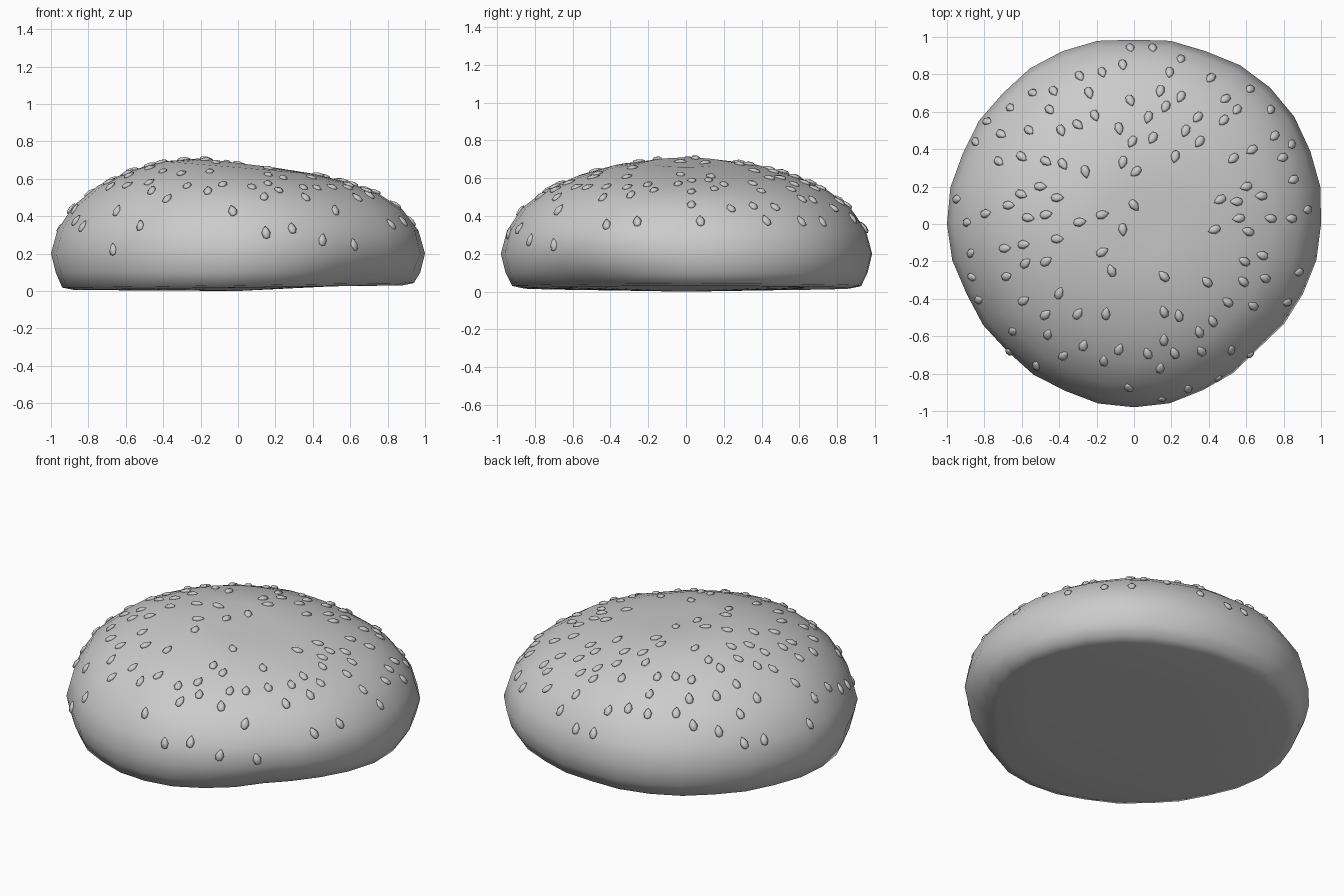
import bpy, bmesh, math, random
from mathutils import Vector, Matrix
from mathutils.bvhtree import BVHTree

if "Cube" in bpy.data.objects:
    bpy.data.objects.remove(bpy.data.objects["Cube"])

random.seed(4)
SEG = 32

# outline radius every 22.5 degrees, counter-clockwise from +x
RIM = [1.0, 1.02, 1.03, 1.0, .985, 1.0, .99, .99,
       1.0, .97, .96, .965, .98, .965, .95, .985]
# profile (radius, height) from underside to crown
PROFILE = [(.55, .015), (.88, .018), (.94, .03), (.975, .10), (1.0, .20), (.965, .325),
           (.88, .445), (.75, .542), (.58, .612), (.4, .66), (.2, .684)]
DENT = {1: .08, 2: .085, 3: .05, 4: .01}   # inward pinch of the lower front right side


def rim(i):
    a, b = RIM[(i // 2) % 16], RIM[((i + 1) // 2) % 16]
    return (a + b) / 2 + (.006 if i % 2 else 0)


def new_object(name, bm):
    mesh = bpy.data.meshes.new(name)
    bm.to_mesh(mesh)
    ob = bpy.data.objects.new(name, mesh)
    bpy.context.collection.objects.link(ob)
    return ob


# bun: uneven lathe, crown leaning to the left
bm = bmesh.new()
rings = []
for k, (r, z) in enumerate(PROFILE):
    ring = []
    for i in range(SEG):
        a = 2 * math.pi * i / SEG
        d = (math.degrees(a) - 322) / 20
        rad = r * (1 + (rim(i) - 1) * min(1, r)) - DENT.get(k, 0) * math.exp(-d * d / 2)
        dz = .012 * math.cos(a) if k < 3 else 0
        if k > 4:
            dz = -.033 * math.cos(a) * math.sin(math.pi * min(r, 1) ** .8)
        ring.append(bm.verts.new((rad * math.cos(a), rad * math.sin(a), z + dz)))
    rings.append(ring)
for lo, hi in zip(rings, rings[1:]):
    for i in range(SEG):
        j = (i + 1) % SEG
        bm.faces.new((lo[i], lo[j], hi[j], hi[i]))
bottom, top = bm.verts.new((0, 0, 0)), bm.verts.new((0, 0, .675))
for i in range(SEG):
    j = (i + 1) % SEG
    bm.faces.new((rings[0][j], rings[0][i], bottom))
    bm.faces.new((rings[-1][i], rings[-1][j], top))
for f in bm.faces:
    f.smooth = True
bmesh.ops.recalc_face_normals(bm, faces=bm.faces)
bun = new_object("bun", bm)
tree = BVHTree.FromBMesh(bm)
bm.free()

# sesame seed spots seen from above
SPOTS = [(-.02, .94), (.1, .94), (-.06, .85), (.25, .88), (.19, .81), (.41, .78), (-.17, .81),
         (-.29, .79), (-.24, .7), (-.43, .71), (-.54, .7), (.14, .71), (.25, .68), (-.02, .66),
         (.62, .72), (.73, .61), (.75, .47), (.34, .57), (.35, .44), (.1, .46), (-.08, .51),
         (-.01, .44), (.22, .36), (.53, .35), (-.06, .33), (.01, .28), (-.3, .53), (-.39, .5),
         (-.45, .61), (-.56, .5), (-.66, .62), (-.71, .48), (-.6, .36), (-.26, .28), (-.38, .32),
         (-.5, .2), (-.41, .14), (-.67, .1), (-.47, .05), (-.29, .01), (-.17, .05), (0, .1),
         (-.06, -.03), (-.17, -.15), (-.12, -.25), (-.41, -.08), (-.47, -.2), (-.69, -.13),
         (-.68, -.28), (-.58, -.21), (-.4, -.37), (-.59, -.41), (-.3, -.48), (-.15, -.48),
         (-.27, -.65), (-.46, -.59), (-.08, -.67), (.16, -.62), (.16, -.47), (.24, -.49),
         (.16, -.28), (.39, -.31), (.42, -.52), (.43, -.03), (.46, .13), (.6, .2), (.68, .15),
         (.56, .03), (.73, .03), (.61, -.04), (.59, -.2), (.7, -.29), (.14, -.77), (.36, -.68)]
spots = list(SPOTS)
tries = 0
while len(spots) < 122 and tries < 9000:    # fill the outer band
    tries += 1
    r, a = random.uniform(.55, .96), random.uniform(0, 2 * math.pi)
    p = (r * math.cos(a), r * math.sin(a))
    if all(math.dist(p, q) > .085 for q in spots):
        spots.append(p)

# seeds: flat teardrops, narrow end towards the crown
SECTIONS = [(-.027, .017), (0, .024), (.022, .014)]
sb = bmesh.new()
for x, y in spots:
    hit, n, _, _ = tree.ray_cast(Vector((x, y, 2)), Vector((0, 0, -1)))
    if hit is None or hit.z < .21:
        continue
    up = Vector((-x, -y, .3)) + Vector((random.uniform(-.2, .2), random.uniform(-.2, .2), 0))
    up = (up - n * up.dot(n)).normalized()
    side = n.cross(up)
    m = Matrix((up, side, n)).transposed().to_4x4()
    m.translation = hit + n * .003
    loops = []
    for u, w in SECTIONS:
        loops.append([sb.verts.new(m @ Vector((u, w * math.cos(t), .55 * w * math.sin(t))))
                      for t in [math.pi * q / 3 for q in range(6)]])
    ends = [sb.verts.new(m @ Vector((u, 0, 0))) for u in (-.034, .037)]
    for q in range(6):
        s = (q + 1) % 6
        for lo, hi in zip(loops, loops[1:]):
            sb.faces.new((lo[q], lo[s], hi[s], hi[q]))
        sb.faces.new((loops[0][s], loops[0][q], ends[0]))
        sb.faces.new((loops[-1][q], loops[-1][s], ends[1]))
for f in sb.faces:
    f.smooth = True
bmesh.ops.recalc_face_normals(sb, faces=sb.faces)
seeds = new_object("sesame_seeds", sb)
sb.free()
